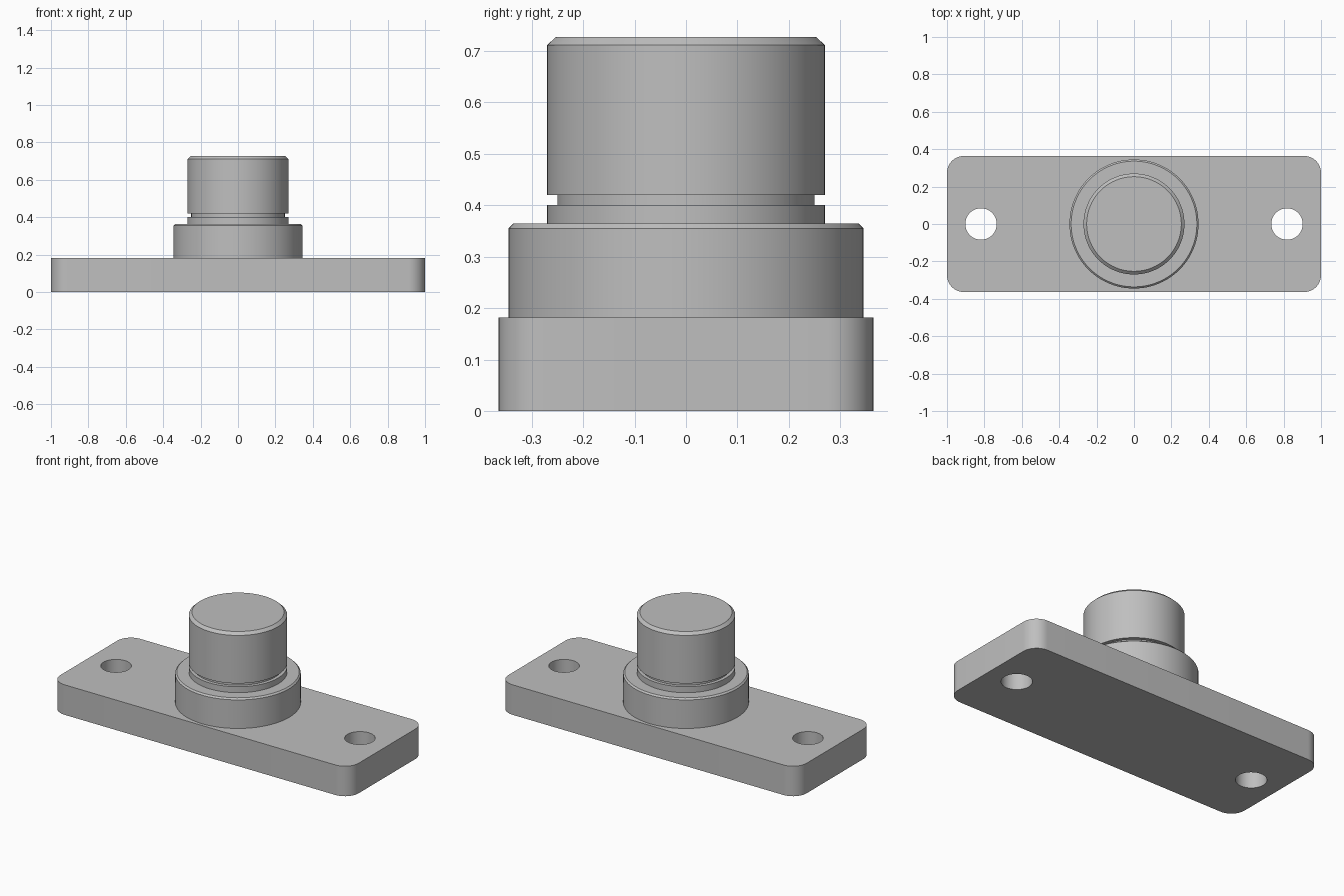
import bpy
import bmesh
from math import cos, sin, pi, radians

cube = bpy.data.objects.get("Cube")
if cube:
    bpy.data.objects.remove(cube, do_unlink=True)

GREY = (0.52, 0.52, 0.52, 1)
steel = bpy.data.materials.new("plain grey")
steel.use_nodes = True
steel.diffuse_color = GREY
steel.node_tree.nodes["Principled BSDF"].inputs["Base Color"].default_value = GREY


def add_object(name, bm):
    bmesh.ops.recalc_face_normals(bm, faces=bm.faces)
    mesh = bpy.data.meshes.new(name)
    bm.to_mesh(mesh)
    bm.free()
    mesh.materials.append(steel)
    obj = bpy.data.objects.new(name, mesh)
    bpy.context.collection.objects.link(obj)
    return obj


def activate(obj):
    bpy.ops.object.select_all(action='DESELECT')
    obj.select_set(True)
    bpy.context.view_layer.objects.active = obj


def turned(name, profile, x=0, sides=96):
    """Capped solid of revolution from (radius, height) pairs."""
    bm = bmesh.new()
    rings = [[bm.verts.new((x + r * cos(2 * pi * i / sides), r * sin(2 * pi * i / sides), z))
              for i in range(sides)] for r, z in profile]
    for low, high in zip(rings, rings[1:]):
        for i in range(sides):
            j = (i + 1) % sides
            bm.faces.new((low[i], low[j], high[j], high[i]))
    bm.faces.new(rings[0])
    bm.faces.new(rings[-1])
    return add_object(name, bm)


# Flange plate with rounded vertical corners
half_depth, thickness = 0.364, 0.182
bm = bmesh.new()
bmesh.ops.create_cube(bm, size=2)
for v in bm.verts:
    v.co.y *= half_depth
    v.co.z = (v.co.z + 1) * thickness / 2
corners = [e for e in bm.edges if abs(e.verts[0].co.z - e.verts[1].co.z) > 0.1]
bmesh.ops.bevel(bm, geom=corners, offset=0.091, segments=12, profile=0.5, affect='EDGES')
plate = add_object("mounting_plate", bm)

# Bolt holes through both ends
for side in (-1, 1):
    cutter = turned("hole_cutter", [(0.084, -0.1), (0.084, 0.3)], x=side * 0.818, sides=64)
    cutter.hide_render = True
    activate(plate)
    mod = plate.modifiers.new("bolt_hole", 'BOOLEAN')
    mod.operation = 'DIFFERENCE'
    mod.solver = 'EXACT'
    mod.object = cutter
    bpy.ops.object.modifier_apply(modifier=mod.name)
    bpy.data.objects.remove(cutter, do_unlink=True)

# Shoulder with a small edge chamfer
boss = turned("shoulder_boss", [(0.345, 0.17), (0.345, 0.355), (0.336, 0.364)])

# Upright pin with retaining groove and chamfered top
pin = turned("locating_pin", [
    (0.27, 0.35), (0.27, 0.4), (0.25, 0.4), (0.25, 0.42),
    (0.27, 0.42), (0.27, 0.711), (0.253, 0.727)])

for obj in (plate, boss, pin):
    activate(obj)
    bpy.ops.object.shade_smooth_by_angle(angle=radians(30))
